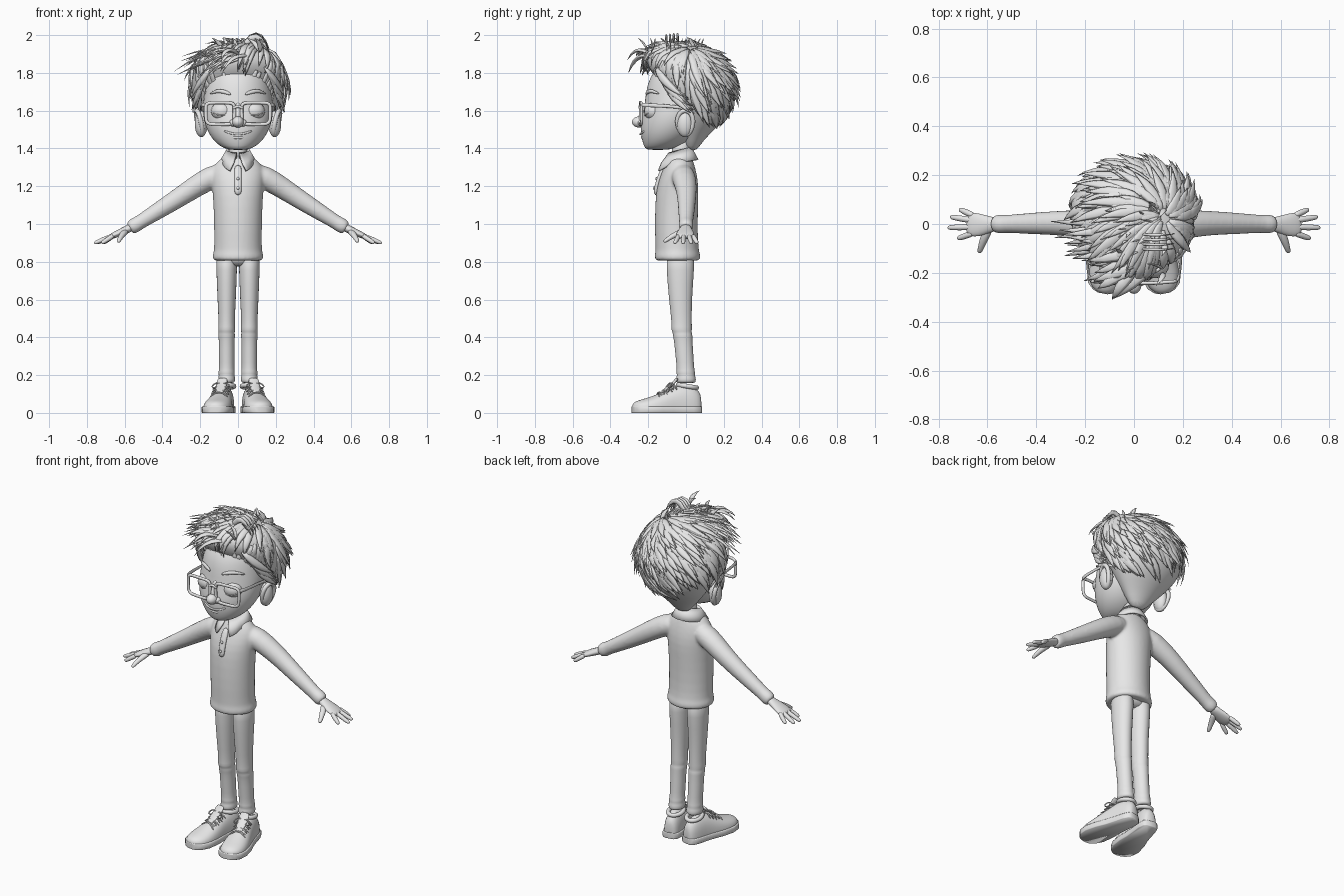
import bpy, bmesh, random
from math import sin, cos, pi
from mathutils import Vector
from mathutils.bvhtree import BVHTree

random.seed(4)
cube = bpy.data.objects.get("Cube")
if cube:
    bpy.data.objects.remove(cube)

grey = bpy.data.materials.new("plain_grey")
grey.use_nodes = True
grey.diffuse_color = (0.8, 0.8, 0.8, 1)
grey.node_tree.nodes["Principled BSDF"].inputs["Base Color"].default_value = (0.8, 0.8, 0.8, 1)


def finish(name, bm, mirror=False, subdiv=0):
    bmesh.ops.recalc_face_normals(bm, faces=bm.faces)
    mesh = bpy.data.meshes.new(name)
    bm.to_mesh(mesh)
    bm.free()
    mesh.materials.append(grey)
    for poly in mesh.polygons:
        poly.use_smooth = True
    obj = bpy.data.objects.new(name, mesh)
    bpy.context.collection.objects.link(obj)
    if mirror:
        obj.modifiers.new("Mirror", 'MIRROR').use_mirror_merge = False
    if subdiv:
        mod = obj.modifiers.new("Smooth", 'SUBSURF')
        mod.levels = mod.render_levels = subdiv
    return obj


def skin(name, tubes, mirror=False, subdiv=1, loop=False):
    """Bridge each list of rings into a capped (or looped) tube."""
    bm = bmesh.new()
    for rings in tubes:
        rows = [[bm.verts.new(p) for p in ring] for ring in rings]
        n = len(rows[0])
        pairs = list(zip(rows, rows[1:])) + ([(rows[-1], rows[0])] if loop else [])
        for a, b in pairs:
            for i in range(n):
                j = (i + 1) % n
                bm.faces.new((a[i], a[j], b[j], b[i]))
        if not loop:
            bm.faces.new(rows[0])
            bm.faces.new(rows[-1])
    return finish(name, bm, mirror, subdiv)


def loft(nodes, cx=0, n=24):
    """Flat elliptical rings from (z, centre y, half width, half depth)."""
    return [[Vector((cx + rx * cos(2 * pi * i / n), cy + ry * sin(2 * pi * i / n), z))
             for i in range(n)] for z, cy, rx, ry in nodes]


def sweep(nodes, up=(0, 0, 1), n=10, loop=False):
    """Rings across a path of (x, y, z, half width, half thickness)."""
    pts = [Vector(q[:3]) for q in nodes]
    up, last, rings = Vector(up), len(pts) - 1, []
    for k, p in enumerate(pts):
        before = pts[k - 1] if (k or loop) else p
        after = pts[(k + 1) % len(pts)] if (k < last or loop) else p
        t = (after - before).normalized()
        side = t.cross(up).normalized()
        nor = side.cross(t)
        a, b = nodes[k][3:]
        rings.append([p + side * a * cos(2 * pi * i / n) + nor * b * sin(2 * pi * i / n)
                      for i in range(n)])
    return rings


def rod(points, r, up=(0, 0, 1), **kw):
    return sweep([(*p, r, r) for p in points], up, **kw)


def ball(name, centre, radii, mirror=False):
    bm = bmesh.new()
    bmesh.ops.create_uvsphere(bm, u_segments=20, v_segments=12, radius=1)
    for v in bm.verts:
        v.co = Vector(centre) + Vector(a * b for a, b in zip(v.co, radii))
    return finish(name, bm, mirror)


# Sweater with hem band and cuffs, body and sleeves fused
parts = [loft([
    (.805, -.045, .125, .112), (.81, -.045, .136, .122), (.843, -.045, .136, .122),
    (.85, -.046, .127, .115), (.95, -.052, .127, .114), (1.1, -.05, .13, .115),
    (1.2, -.044, .138, .112), (1.27, -.037, .146, .094), (1.32, -.033, .125, .076),
    (1.35, -.032, .085, .064), (1.365, -.032, .05, .05)])]
for s in (1, -1):
    parts.append(sweep([(s * x, y, z, a, b) for x, y, z, a, b in (
        (.06, -.025, 1.275, .06, .055), (.14, -.012, 1.25, .066, .064), (.24, .002, 1.188, .057, .057),
        (.32, .004, 1.135, .05, .052), (.43, .002, 1.065, .044, .045), (.53, 0, 1.003, .036, .037),
        (.535, 0, 1, .041, .042), (.572, 0, .978, .038, .039), (.574, 0, .977, .025, .025))], n=18))
sweater = skin("sweater", parts)
fuse = sweater.modifiers.new("Fuse", 'REMESH')
fuse.mode, fuse.voxel_size, fuse.use_smooth_shade = 'VOXEL', .008, True
sweater.modifiers.new("Relax", 'SMOOTH').iterations = 6
skin("placket", [sweep([(0, -.161, 1.15, .02, .012), (0, -.157, 1.2, .021, .012),
                        (0, -.137, 1.26, .021, .012), (0, -.11, 1.315, .021, .012)], up=(0, 1, 0))])
for k in range(2):
    ball("button", (0, -.17 + .014 * k, 1.19 + .05 * k), (.008, .006, .008))

# Folded collar, open at the front with pointed flaps
bm = bmesh.new()
rows = []
for i in range(41):
    a = -pi / 2 + .1 + (2 * pi - .2) * i / 40
    point = max(0, abs(i / 20 - 1) - .72) / .28
    turn = a - .45 * point * (1 - point * .4) * (-1 if i < 20 else 1)
    row = []
    for r, z, ang in ((.056, 1.36, a), (.062, 1.388, a), (.078 + .02 * point, 1.355 - .02 * point, (a + turn) / 2),
                      (.094 + .025 * point, 1.325 - .03 * point, turn)):
        row.append(bm.verts.new((r * cos(ang), -.033 + r * sin(ang), z + .015 * sin(ang))))
    rows.append(row)
for a, b in zip(rows, rows[1:]):
    for k in range(3):
        bm.faces.new((a[k], b[k], b[k + 1], a[k + 1]))
collar = finish("collar", bm)
solid = collar.modifiers.new("Thickness", 'SOLIDIFY')
solid.thickness, solid.offset = .01, 0

# Hands: palm, four fingers and a thumb
hand = [sweep([(.55, 0, .99, .025, .023), (.59, -.002, .97, .034, .021), (.635, -.005, .95, .05, .019),
               (.67, -.001, .934, .05, .015), (.685, 0, .928, .037, .01)], n=14)]
for y0, x1, y1 in ((-.036, .722, -.06), (-.012, .762, -.015), (.014, .752, .029), (.034, .714, .06)):
    a, b = Vector((.655, y0, .942)), Vector((x1, y1, .898))
    hand.append(sweep([(*a.lerp(b, f), r, r) for f, r in
                       ((0, .013), (.4, .0135), (.8, .012), (.97, .009), (1, .004))]))
hand.append(sweep([(.59, -.01, .965, .02, .016), (.61, -.05, .948, .019, .016),
                   (.624, -.088, .926, .014, .013), (.632, -.113, .908, .011, .01), (.633, -.118, .905, .005, .005)]))
skin("hands", hand, mirror=True)

# Trousers with folds at knee and ankle
skin("trouser_legs", [loft([
    (.85, -.03, .056, .075), (.77, -.03, .056, .075), (.6, -.03, .049, .061), (.47, -.022, .042, .053),
    (.44, -.024, .047, .056), (.425, -.02, .041, .05), (.41, -.018, .046, .053), (.39, -.015, .041, .049),
    (.3, -.008, .042, .048), (.23, -.002, .04, .046), (.215, -.002, .045, .051), (.2, 0, .041, .047),
    (.185, 0, .046, .053), (.162, 0, .045, .053), (.158, 0, .03, .04)], cx=.06, n=20)], mirror=True)
skin("trouser_seat", [loft([(.775, -.03, .07, .03), (.79, -.03, .1, .068), (.86, -.035, .114, .08)])])

# Shoes: stations along the foot from heel to toe (distance, half width, height)
heel, axis = Vector((.057, .08, 0)), Vector((.19, -.98, 0)).normalized()
across = Vector((.98, .19, 0)).normalized()
stations = [(0, .022, .06), (.012, .04, .095), (.05, .05, .122), (.1, .053, .126), (.16, .06, .108),
            (.22, .073, .08), (.29, .077, .054), (.34, .062, .042), (.363, .037, .029), (.371, .014, .014)]


def shoe_point(t, s, z):
    return heel + axis * t + across * s + Vector((0, 0, z))


skin("shoe_uppers", [[[shoe_point(t, w * cos(k * pi / 10), .025 + h * max(0, sin(k * pi / 10)) ** .8)
                       for k in range(20)] for t, w, h in stations]], mirror=True)
outline = [(t, w + .005) for t, w, h in stations] + [(t, -w - .005) for t, w, h in stations[::-1]]
skin("soles", [[[shoe_point(t, w * g, z) for t, w in outline]
                for z, g in ((0, .96), (.004, 1), (.03, 1), (.034, .96))]], mirror=True, subdiv=0)
skin("shoe_collars", [rod([(.062 + .042 * cos(k * pi / 8), .008 + .05 * sin(k * pi / 8),
                            .141 - .008 * sin(k * pi / 8)) for k in range(16)], .013, loop=True)],
     mirror=True, loop=True)
skin("tongues", [sweep([(*shoe_point(t, 0, z), w, .008) for t, z, w in
                        ((.23, .098, .022), (.17, .138, .03), (.135, .172, .032), (.13, .185, .022))])],
     mirror=True)
laces = []
for k in range(4):
    t, z = .15 + .025 * k, .15 - .013 * k
    for d in (-1, 1):
        laces.append(rod([shoe_point(t + d * .01, -.05, z - .03), shoe_point(t + d * .004, -.02, z),
                          shoe_point(t - d * .004, .02, z), shoe_point(t - d * .01, .05, z - .03)], .005, n=6))
for d in (-1, 1):
    laces.append(rod([shoe_point(.16, 0, .15), shoe_point(.16, d * .03, .165), shoe_point(.18, d * .055, .135),
                      shoe_point(.185, d * .035, .13), shoe_point(.165, 0, .148)], .005, n=6))
skin("laces", laces, mirror=True)

# Head and neck
skin("neck", [loft([(1.3, -.033, .05, .05), (1.37, -.025, .046, .05), (1.46, -.02, .05, .055)])])
skin("head", [loft([
    (1.392, -.15, .04, .05), (1.4, -.14, .075, .078), (1.43, -.113, .12, .116), (1.48, -.09, .158, .152),
    (1.55, -.065, .184, .174), (1.62, -.05, .187, .17), (1.7, -.03, .178, .184), (1.78, -.02, .17, .172),
    (1.85, -.01, .13, .13), (1.88, 0, .06, .06)], n=32)])
ball("nose", (0, -.246, 1.54), (.031, .04, .03))
ball("nostrils", (.026, -.234, 1.535), (.02, .021, .019), mirror=True)
skin("nose_bridge", [sweep([(0, -.205, 1.65, .016, .012), (0, -.222, 1.6, .018, .016),
                            (0, -.245, 1.55, .022, .02)], up=(0, 1, 0))])
ball("eyelids", (.083, -.17, 1.597), (.06, .052, .05), mirror=True)
skin("lashes", [rod([(.083 + .05 * d, -.219 + .022 * d * d, 1.575 + .012 * d * d)
                     for d in (-1, -.5, 0, .5, 1)], .004, n=6)], mirror=True)
skin("eyebrows", [sweep([(.035, -.213, 1.685, .008, .006), (.075, -.202, 1.703, .012, .009),
                         (.115, -.178, 1.705, .011, .009), (.15, -.14, 1.688, .004, .004)], up=(0, 1, 0))],
     mirror=True)
skin("mouth", [sweep([(.075 * d, -.243 + .023 * d * d, 1.475 + .018 * d * d, .006, .005)
                      for d in (-1, -.6, -.2, .2, .6, 1)], up=(0, 1, 0))])
ball("lower_lip", (0, -.226, 1.458), (.035, .012, .01))

# Ears: cupped disc with a raised rim, leaning outward at the top
ball("ears", (.195, -.005, 1.53), (.034, .044, .07), mirror=True)
skin("ear_rims", [rod([(.205 + .01 * cos(a) + .013 * sin(a), -.004 + .042 * cos(a) * (1 + .15 * sin(a)),
                        1.535 + .066 * sin(a)) for a in (k * pi / 8 for k in range(16))],
                      .013, up=(1, 0, 0), loop=True)], mirror=True, loop=True)

# Glasses: square rims, bridge and side arms
rim = []
for k in range(28):
    c, s = cos(k * pi / 14), sin(k * pi / 14)
    x = .095 + .076 * abs(c) ** .4 * (1 if c > 0 else -1) * (1 + .05 * s)
    z = 1.585 + .058 * abs(s) ** .4 * (1 if s > 0 else -1)
    rim.append((x, -.242 + .09 * max(0, x - .09), z, .01, .008))
skin("glasses_rims", [sweep(rim, up=(0, 1, 0), n=8, loop=True)], mirror=True, loop=True)
skin("glasses_bridge", [rod([(x, -.245, z) for x, z in ((-.03, 1.61), (-.01, 1.622), (.01, 1.622), (.03, 1.61))],
                            .008, up=(0, 1, 0))])
skin("glasses_arms", [sweep([(.172, -.235, 1.63, .007, .012), (.188, -.22, 1.63, .006, .012),
                             (.195, -.1, 1.625, .005, .009), (.198, .01, 1.615, .005, .009),
                             (.19, .045, 1.58, .005, .007)])], mirror=True)

# Hair mass
base = skin("hair_mass", [loft([
    (1.385, .03, .035, .025), (1.44, .04, .08, .05), (1.5, .06, .135, .09), (1.56, .08, .185, .135),
    (1.63, .082, .225, .162), (1.7, .07, .25, .185), (1.77, .046, .252, .205), (1.84, .005, .235, .215),
    (1.9, -.02, .19, .185), (1.94, -.02, .125, .13), (1.955, -.02, .05, .05)], n=32)])
tree = BVHTree.FromPolygons([v.co.copy() for v in base.data.vertices],
                            [p.vertices[:] for p in base.data.polygons])

# Long tapered locks combed outward from the parting over the hair mass
taper = (.008, .018, .022, .021, .016, .009, .001)
steps = [k / 6 for k in range(7)]
centre = Vector((0, .03, 1.7))
crown = Vector((.13, 0, .25)).normalized()
u = crown.cross(Vector((0, 1, 0))).normalized()
v = crown.cross(u)
locks = []
for i in range(430):
    phi, start = random.uniform(0, 2 * pi), random.uniform(.05, 1.6)
    length, lift = random.uniform(.55, .95), random.choice((.004, .01, .02, .04))
    nodes = []
    for f, w in zip(steps, taper):
        t, ph = start + length * f, phi + .25 * f
        d = crown * cos(t) + (u * cos(ph) + v * sin(ph)) * sin(t)
        hit = tree.ray_cast(centre, d)[0]
        nodes.append((*(hit + d * (lift * f * f)), w, w * .35))
    x, y, z = nodes[-1][:3]
    on_face = y < -.09 and z < 1.78
    on_ear = abs(x) > .13 and y < .08 and z < 1.6
    if not (on_face or on_ear or z < 1.5):
        locks.append(sweep(nodes, up=d, n=6))


def bent_lock(root, mid, tip, size=1, up=(0, 0, 1)):
    """Lock along a quadratic curve."""
    locks.append(sweep([(*root.lerp(mid, f).lerp(mid.lerp(tip, f), f), w * size, w * size * .4)
                        for f, w in zip(steps, taper)], up, n=6))


def jitter(r):
    return Vector([random.uniform(-r, r) for _ in range(3)])


# Fringe swept across from the parting
for i in range(54):
    g = i / 53
    root = Vector((.14 - .16 * random.random() * (1 - g), -.165 + .2 * g, 1.87 + .04 * g))
    tip = Vector((-.09 - .2 * g, -.27 + .25 * g, 1.84)) + jitter(.055)
    bent_lock(root, root.lerp(tip, .5) + Vector((-.03, -.025, random.uniform(.05, .11))), tip, 1.1)
# Temple locks combed back above the ears
for s in (1, -1):
    for i in range(16):
        g = i / 15
        root = Vector((s * (.14 + .04 * g), -.16 + .06 * g, 1.83 - .08 * g))
        tip = Vector((s * .235, .0 + .04 * g, 1.68 - .09 * g)) + jitter(.015)
        bent_lock(root, Vector((s * .225, -.12 + .04 * g, 1.74 - .08 * g)), tip, 1, (s, -.4, 0))
# Upright tufts on top
for i in range(20):
    root = Vector((random.uniform(-.1, .12), random.uniform(-.2, .1), 1.91))
    tip = root + Vector((random.uniform(-.08, .0), random.uniform(-.06, .05), .075))
    bent_lock(root, root.lerp(tip, .5) + Vector((.02, .01, .01)), tip, .6, (0, 1, 0))
# Cowlick arching over the parting
for k in range(4):
    y = -.1 + .02 * k
    bent_lock(Vector((.02, y, 1.92)), Vector((.1, y - .01, 2.07)), Vector((.165, y, 1.9 + .01 * k)), .8, (0, 1, 0))
skin("hair_locks", locks, subdiv=0)
